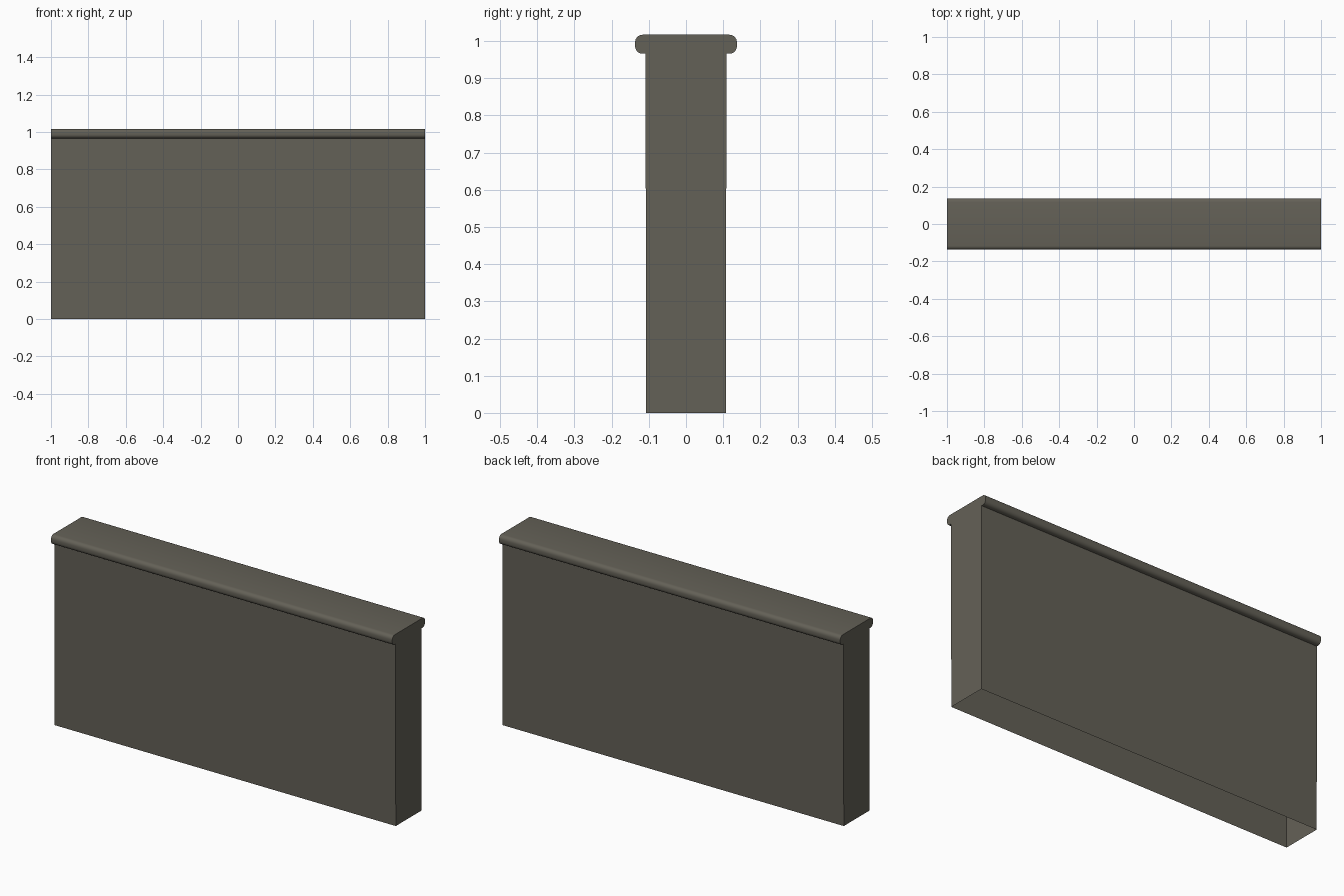
import bpy, bmesh, math

if "Cube" in bpy.data.objects:
    bpy.data.objects.remove(bpy.data.objects["Cube"])

# Stone colour
stone = bpy.data.materials.new("grey_brown_stone")
stone.diffuse_color = (0.127, 0.119, 0.095, 1)
stone.use_nodes = True
stone.node_tree.nodes["Principled BSDF"].inputs["Base Color"].default_value = stone.diffuse_color

# Half cross-section (y, z): nearly straight wall, then a rounded coping
half = [(0.107, 0.0), (0.109, 0.966)]
R, OUT, LOW, TOP = 0.02, 0.137, 0.966, 1.017
STEPS = 5
for start, zc in ((-90, LOW + R), (0, TOP - R)):
    for i in range(STEPS + 1):
        a = math.radians(start + 90 * i / STEPS)
        half.append((OUT - R + R * math.cos(a), zc + R * math.sin(a)))
section = half + [(-y, z) for y, z in reversed(half)]

# Extrude along x; the underside stays open
bm = bmesh.new()
left = [bm.verts.new((-1, y, z)) for y, z in section]
right = [bm.verts.new((1, y, z)) for y, z in section]
for i in range(len(section) - 1):
    bm.faces.new((left[i], right[i], right[i + 1], left[i + 1]))
bm.faces.new(list(reversed(left)))
bm.faces.new(right)
bm.normal_update()
# Make every face point outward
for f in bm.faces:
    c = f.calc_center_median()
    if abs(f.normal.x) > 0.5:
        flip = f.normal.x * c.x < 0
    elif abs(f.normal.y) > 0.5:
        flip = f.normal.y * c.y < 0
    else:
        flip = f.normal.z * (c.z - (LOW + TOP) / 2) < 0
    if flip:
        f.normal_flip()

mesh = bpy.data.meshes.new("coped_wall")
bm.to_mesh(mesh)
bm.free()
mesh.materials.append(stone)
wall = bpy.data.objects.new("coped_wall", mesh)
bpy.context.collection.objects.link(wall)
bpy.context.view_layer.objects.active = wall
wall.select_set(True)
bpy.ops.object.shade_smooth_by_angle(angle=math.radians(35))
